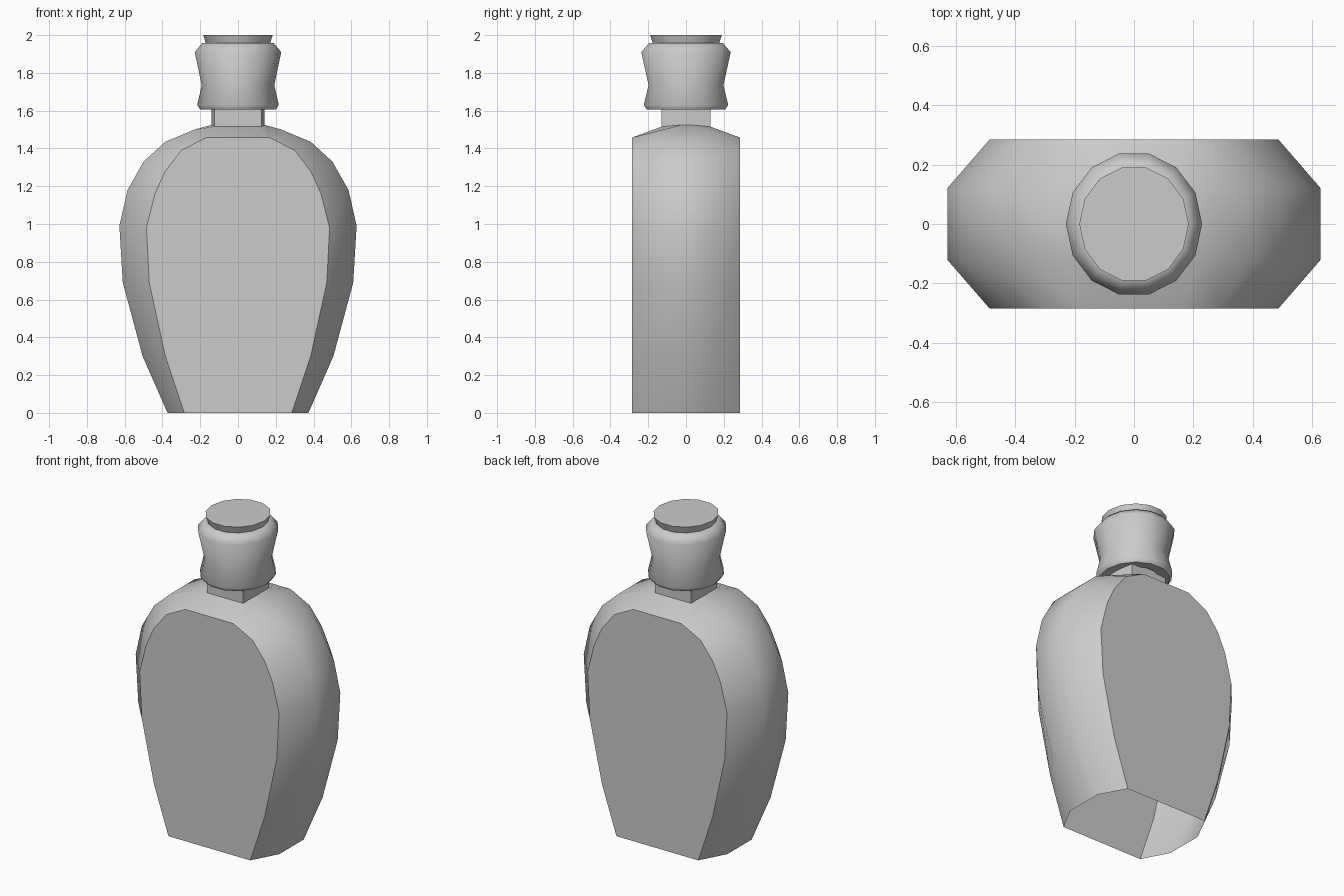
import bpy, math

if "Cube" in bpy.data.objects:
    bpy.data.objects.remove(bpy.data.objects["Cube"])

# One plain grey for the whole bottle
grey = bpy.data.materials.new("plain_grey")
grey.use_nodes = True
colour = (0.6, 0.6, 0.6, 1)
grey.diffuse_color = colour
grey.node_tree.nodes["Principled BSDF"].inputs["Base Color"].default_value = colour


def loft(name, rings, angle, extra=()):
    """Skin a stack of equal rings; extra faces are index tuples."""
    n = len(rings[0])
    verts = [v for ring in rings for v in ring]
    faces = [(r * n + i, r * n + (i + 1) % n, (r + 1) * n + (i + 1) % n, (r + 1) * n + i)
             for r in range(len(rings) - 1) for i in range(n)]
    mesh = bpy.data.meshes.new(name)
    mesh.from_pydata(verts, [], faces + list(extra))
    mesh.materials.append(grey)
    obj = bpy.data.objects.new(name, mesh)
    bpy.context.collection.objects.link(obj)
    bpy.ops.object.select_all(action='DESELECT')
    obj.select_set(True)
    bpy.context.view_layer.objects.active = obj
    bpy.ops.object.shade_smooth_by_angle(angle=math.radians(angle))
    return obj


def section(xi, zi, xo, zo, yi=0.285, yo=0.12):
    """Flat-fronted eight-sided section with chamfered corners."""
    return [(xo, -yo, zo), (xo, yo, zo), (xi, yi, zi), (-xi, yi, zi),
            (-xo, yo, zo), (-xo, -yo, zo), (-xi, -yi, zi), (xi, -yi, zi)]


# Body: inner (front panel) and outer (side) outline, open underneath
outline = [(0.285, 0, 0.373, 0), (0.385, 0.3, 0.505, 0.3), (0.47, 0.69, 0.61, 0.69),
           (0.485, 0.98, 0.628, 0.99), (0.44, 1.16, 0.585, 1.18), (0.385, 1.28, 0.5, 1.33),
           (0.3, 1.39, 0.385, 1.435), (0.167, 1.458, 0.23, 1.5)]
rings = [section(*row) for row in outline]
rings.append(section(0.125, 1.515, 0.14, 1.525, 0.13, 0.02))
loft("bottle_body", rings, 45)

# Neck: short faceted collar, running up into the stopper
neck = [section(0.125, z, 0.14, z + 0.01, 0.13, 0.02) for z in (1.515, 1.64)]
loft("bottle_neck", neck, 45)

# Stopper: waisted fourteen-sided turned shape with a flared lip on top
SIDES = 14
profile = [(0.14, 1.61), (0.2, 1.605), (0.216, 1.63), (0.192, 1.735),
           (0.229, 1.91), (0.19, 1.957), (0.17, 1.957), (0.184, 2.0)]
turned = [[(r * math.cos(i * math.tau / SIDES), 1.06 * r * math.sin(i * math.tau / SIDES), z)
           for i in range(SIDES)] for r, z in profile]
top = tuple(range((len(profile) - 1) * SIDES, len(profile) * SIDES))
loft("stopper", turned, 58, [top])
